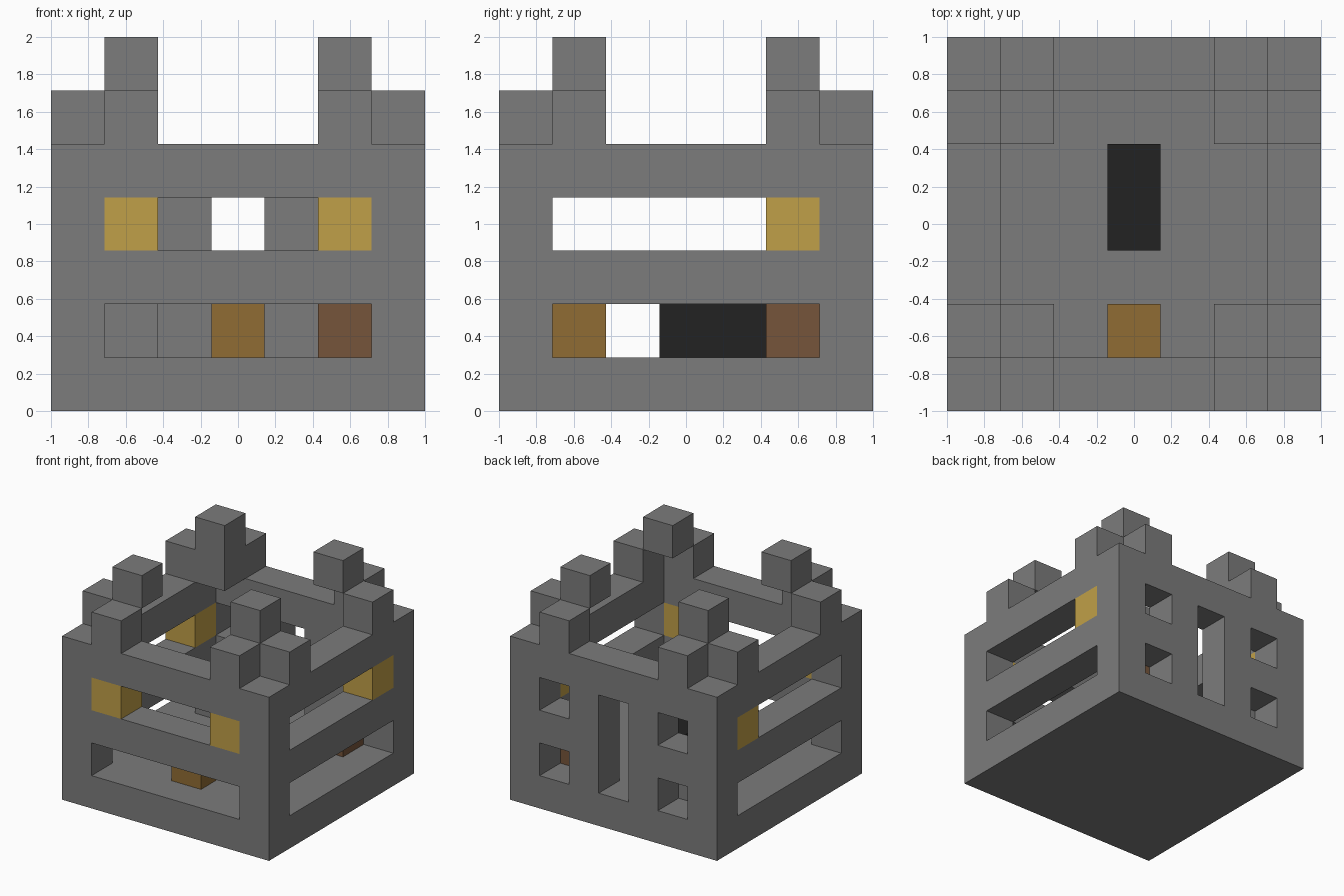
import bpy, bmesh
from mathutils import Vector

N = 7                 # blocks along each side
S = 2 / N             # block size

cube = bpy.data.objects.get("Cube")
if cube:
    bpy.data.objects.remove(cube)


def material(name, rgb):
    m = bpy.data.materials.new(name)
    m.use_nodes = True
    m.diffuse_color = (*rgb, 1)
    bsdf = next(n for n in m.node_tree.nodes if n.type == 'BSDF_PRINCIPLED')
    bsdf.inputs["Base Color"].default_value = (*rgb, 1)
    return m


stone = material("grey stone", (0.20, 0.20, 0.20))
gold = material("yellow gold", (0.53, 0.35, 0.065))
timber = material("light brown wood", (0.28, 0.15, 0.034))
bark = material("dark brown wood", (0.18, 0.09, 0.043))
coal = material("black", (0.016, 0.016, 0.016))


def blocks(name, cells, mat):
    """Join grid blocks into one shell, leaving out faces between neighbours."""
    cells = set(cells)
    bm = bmesh.new()
    for cell in cells:
        for axis in range(3):
            for side in (-1, 1):
                step = [0, 0, 0]
                step[axis] = side
                if tuple(c + d for c, d in zip(cell, step)) in cells:
                    continue
                n = Vector(step)
                u = Vector([float(i == (axis + 1) % 3) for i in range(3)])
                v = n.cross(u)
                mid = Vector(cell) + Vector((0.5, 0.5, 0.5)) + n / 2
                ring = [mid + (a * u + b * v) / 2
                        for a, b in ((-1, -1), (1, -1), (1, 1), (-1, 1))]
                bm.faces.new([bm.verts.new((p.x * S - 1, p.y * S - 1, p.z * S))
                              for p in ring])
    bmesh.ops.remove_doubles(bm, verts=bm.verts, dist=0.001)
    mesh = bpy.data.meshes.new(name)
    bm.to_mesh(mesh)
    bm.free()
    mesh.materials.append(mat)
    obj = bpy.data.objects.new(name, mesh)
    bpy.context.collection.objects.link(obj)
    return obj


side = range(N)
last = N - 1
inner = range(1, last)


def is_window(x, y, z):
    """Long slots in three walls; small windows and a tall slit at the back."""
    if y == last and x in inner:
        return (x in (1, 5) and z in (1, 3)) or (x == 3 and 1 <= z <= 3)
    on_corner = x in (0, last) and y in (0, last)
    return z in (1, 3) and not on_corner


# Base slab and pierced ring of walls
blocks("floor", [(x, y, 0) for x in side for y in side], stone)
blocks("walls", [(x, y, z) for x in side for y in side for z in range(1, 5)
                 if (x in (0, last) or y in (0, last)) and not is_window(x, y, z)],
       stone)

# Battlements beside each corner, with a raised block set inside
for fb, cy, iy in (("front", 0, 1), ("back", last, last - 1)):
    for lr, cx, ix in (("right", 0, 1), ("left", last, last - 1)):
        blocks(f"{fb}_{lr}_battlement", [(ix, cy, 5), (cx, iy, 5)], stone)
        turret = [(ix, iy, 6)]
        if (fb, lr) == ("back", "right"):
            turret.append((ix, iy, 5))
        blocks(f"{fb}_{lr}_turret", turret, stone)

# Gold lamps in the ends of the upper slots
for name, x, y in (("front_right", 1, 0), ("front_left", 5, 0),
                   ("back_right", 0, 5), ("back_left", 6, 5)):
    blocks(name + "_lamp", [(x, y, 3)], gold)

# Furnishings on the floor
blocks("wooden_chest", [(3, 1, 1)], timber)
blocks("wooden_table", [(5, 5, 1)], bark)
blocks("stone_furnace", [(1, 5, 1)], stone)
blocks("black_bench", [(3, 3, 1), (3, 4, 1)], coal)
